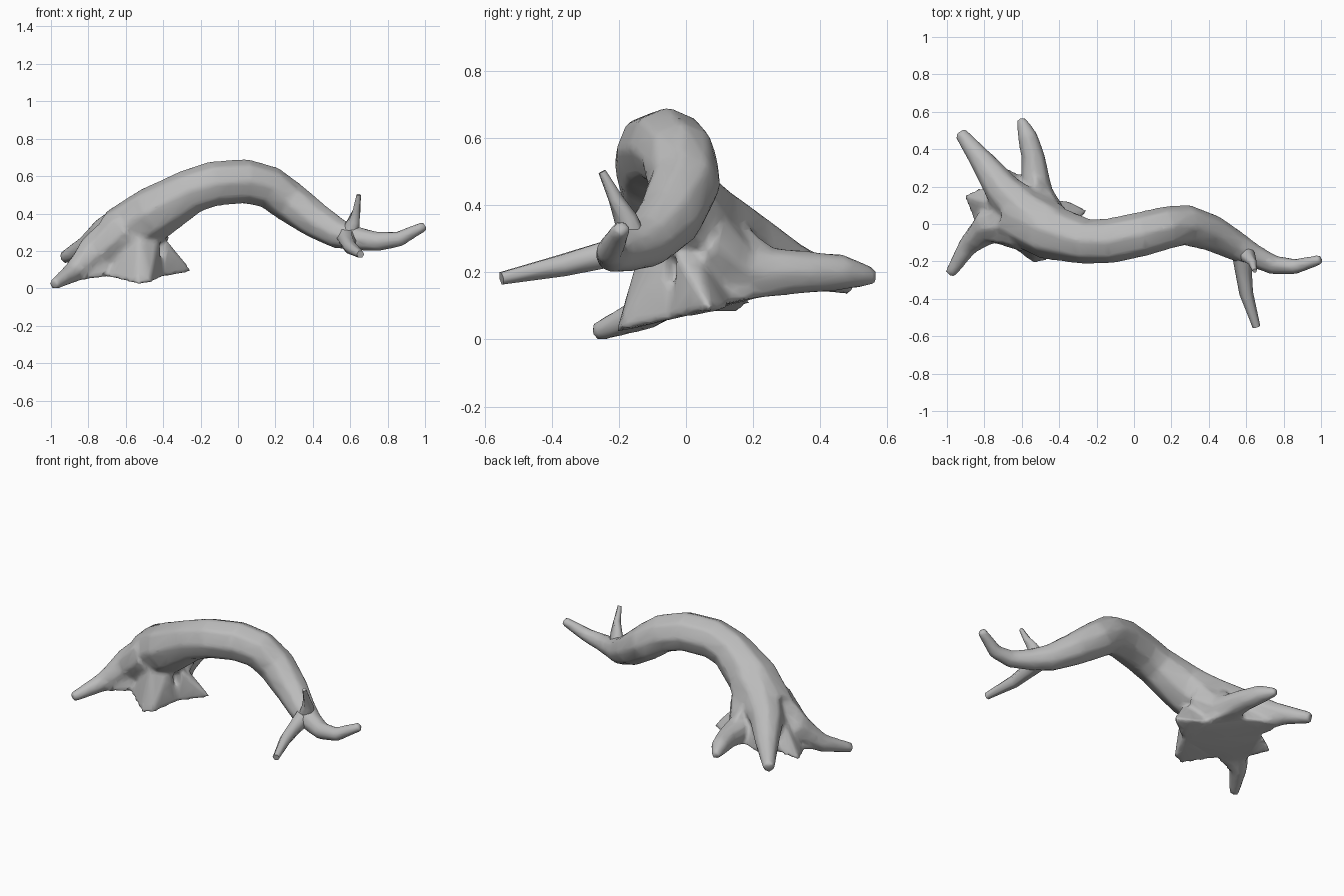
import bpy, bmesh, math
from mathutils import Vector

cube = bpy.data.objects.get("Cube")
if cube:
    bpy.data.objects.remove(cube)

bark = bpy.data.materials.new("grey bark")
bark.use_nodes = True
GREY = (0.5, 0.5, 0.5, 1)
bark.diffuse_color = GREY
bark.node_tree.nodes["Principled BSDF"].inputs["Base Color"].default_value = GREY


def tube(bm, path, sides):
    """Closed tapering tube through (x, y, z, radius) stations."""
    pts = [Vector(p[:3]) for p in path]
    rings = []
    for i, p in enumerate(pts):
        d = (pts[min(i + 1, len(pts) - 1)] - pts[max(i - 1, 0)]).normalized()
        ref = Vector((0, 0, 1)) if abs(d.z) < 0.9 else Vector((0, 1, 0))
        u = d.cross(ref).normalized()
        v = u.cross(d)
        ring = []
        for k in range(sides):
            a = 2 * math.pi * k / sides
            ring.append(bm.verts.new(p + (u * math.cos(a) + v * math.sin(a)) * path[i][3]))
        rings.append(ring)
    for a, b in zip(rings, rings[1:]):
        for k in range(sides):
            n = (k + 1) % sides
            bm.faces.new((a[k], a[n], b[n], b[k]))
    bm.faces.new(rings[0][::-1])
    bm.faces.new(rings[-1])


def web(bm, points):
    """Convex wedge of wood around a few corner points."""
    verts = [bm.verts.new(p) for p in points]
    bmesh.ops.convex_hull(bm, input=verts)


def make(name, paths, webs=(), sides=8):
    bm = bmesh.new()
    for path in paths:
        tube(bm, path, sides)
    for points in webs:
        web(bm, points)
    bmesh.ops.recalc_face_normals(bm, faces=bm.faces)
    me = bpy.data.meshes.new(name)
    bm.to_mesh(me)
    bm.free()
    ob = bpy.data.objects.new(name, me)
    bpy.context.collection.objects.link(ob)
    me.materials.append(bark)
    return ob


def smooth(ob):
    bpy.ops.object.select_all(action='DESELECT')
    ob.select_set(True)
    bpy.context.view_layer.objects.active = ob
    bpy.ops.object.shade_smooth_by_angle(angle=math.radians(75))


# Arching trunk, from the root crown to the thin tip
trunk = [(-.64, .05, .28, .15), (-.45, -.045, .40, .15), (-.25, -.095, .52, .122),
         (-.13, -.09, .56, .122), (.04, -.055, .573, .121), (.17, -.02, .54, .116),
         (.28, -.005, .46, .111), (.42, -.05, .36, .099), (.54, -.115, .29, .082),
         (.64, -.17, .265, .065), (.75, -.22, .25, .053), (.86, -.228, .262, .043),
         (1.0, -.19, .335, .028)]

# Spreading roots, thick at the crown
roots = [
    [(-.45, -.03, .39, .15), (-.58, .06, .34, .13), (-.70, .18, .29, .1),
     (-.80, .32, .22, .07), (-.93, .49, .165, .035)],
    [(-.50, .05, .28, .14), (-.52, .18, .2, .085), (-.54, .36, .2, .065),
     (-.57, .47, .2, .055), (-.605, .565, .185, .025)],
    [(-.60, -.01, .30, .14), (-.78, -.01, .18, .1), (-.89, -.12, .08, .055),
     (-.985, -.27, .02, .03)],
]

# Flared webs between the roots: tips, low valleys on both sides, crown
front_low = (-.70, -.09, .06)
inner_low = (-.40, -.04, .06)
side_low = (-.43, .14, .11)
rear_low = (-.60, .26, .14)
far_low = (-.80, .20, .12)
end_low = (-.86, .02, .08)
core = (-.60, .04, .30)
webs = [
    [(-.93, -.16, .03), (-.84, -.09, .05), end_low, front_low, (-.72, -.05, .32), core],
    [(-.54, -.21, .02), (-.47, -.20, .03), front_low, inner_low, (-.53, -.13, .30),
     (-.42, -.07, .30), core],
    [(-.24, .07, .09), (-.33, .12, .09), inner_low, side_low, (-.38, -.03, .26),
     (-.38, .04, .24), core],
    [(-.55, .40, .15), (-.50, .30, .23), side_low, rear_low, (-.47, .08, .36),
     (-.53, .16, .36), core],
    [(-.85, .38, .15), rear_low, far_low, (-.70, .17, .38), (-.56, .10, .42), core],
    [(-.91, .15, .08), (-.87, .18, .09), far_low, end_low, (-.75, .10, .32), core],
    [front_low, inner_low, side_low, rear_low, far_low, end_low, (-.65, 0, .25), core],
]

body = make("trunk_and_roots", [trunk] + roots, webs)
rm = body.modifiers.new("Blend", 'REMESH')
rm.mode = 'VOXEL'
rm.voxel_size = 0.012
rm.use_smooth_shade = True
sm = body.modifiers.new("Soften", 'SMOOTH')
sm.factor = 0.5
sm.iterations = 10
de = body.modifiers.new("Simplify", 'DECIMATE')
de.ratio = 0.12

# Two side branches near the tip
twig = make("upper_twig", [[(.585, -.15, .26, .055), (.62, -.18, .36, .035),
                            (.635, -.21, .42, .022), (.645, -.25, .5, .012)]], sides=6)
limb = make("front_branch", [[(.58, -.14, .28, .06), (.585, -.25, .25, .045),
                              (.60, -.37, .22, .037), (.655, -.55, .182, .021)]], sides=6)

for ob in (twig, limb):
    smooth(ob)
